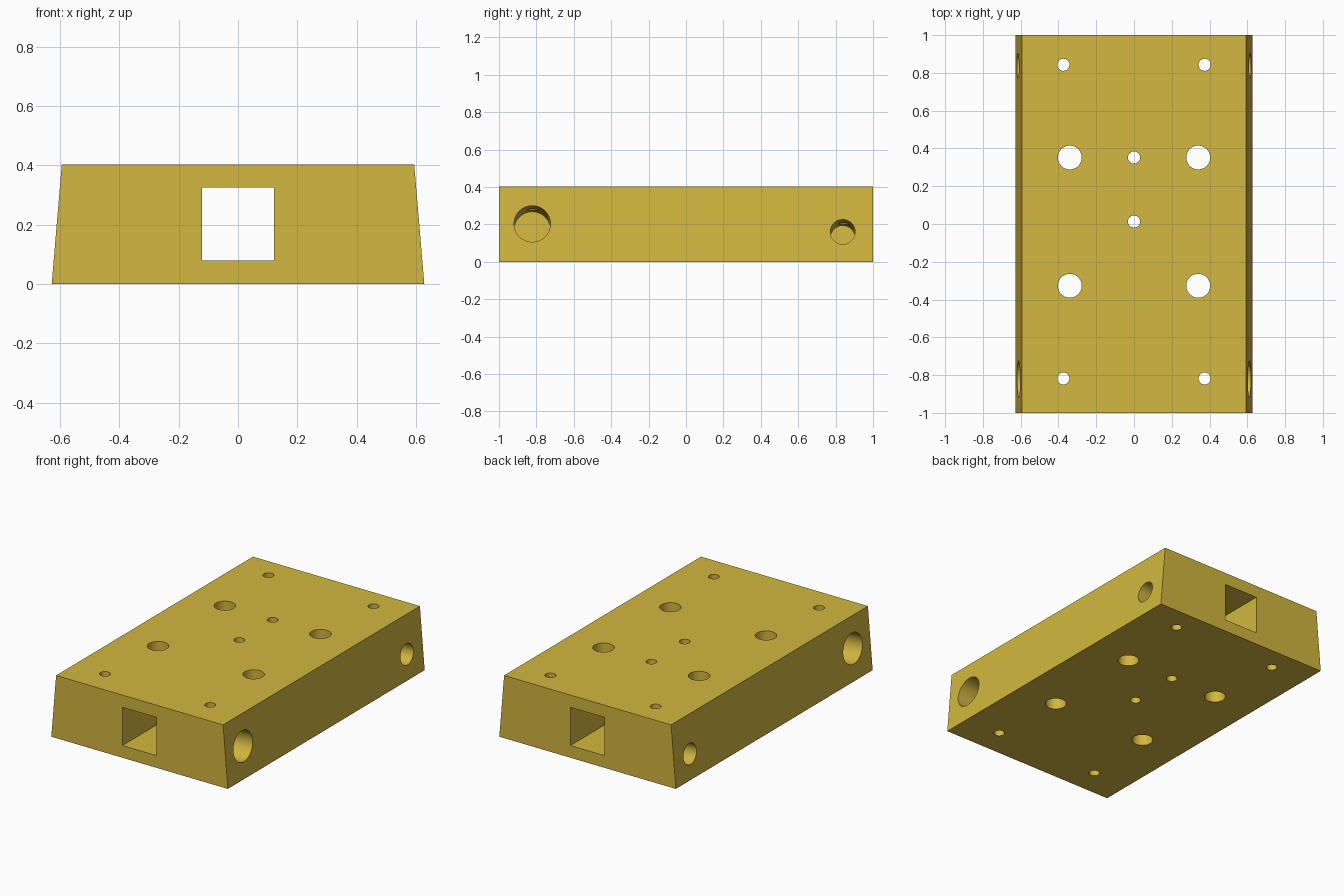
import bpy, bmesh, math
from mathutils import Vector

if "Cube" in bpy.data.objects:
    bpy.data.objects.remove(bpy.data.objects["Cube"])

H, X_BOTTOM, X_TOP = 0.403, 0.628, 0.594

gold = bpy.data.materials.new("gold")
gold.diffuse_color = (0.645, 0.474, 0.05, 1)
gold.use_nodes = True
gold.node_tree.nodes["Principled BSDF"].inputs["Base Color"].default_value = gold.diffuse_color

# Tapered block: trapezoid profile extruded along y
bm = bmesh.new()
profile = [(-X_BOTTOM, 0), (X_BOTTOM, 0), (X_TOP, H), (-X_TOP, H)]
face = bm.faces.new([bm.verts.new((x, -1, z)) for x, z in profile])
ext = bmesh.ops.extrude_face_region(bm, geom=[face])
bmesh.ops.translate(bm, vec=(0, 2, 0),
                    verts=[g for g in ext["geom"] if isinstance(g, bmesh.types.BMVert)])
bmesh.ops.recalc_face_normals(bm, faces=bm.faces)
mesh = bpy.data.meshes.new("mounting_block")
bm.to_mesh(mesh)
bm.free()
block = bpy.data.objects.new("mounting_block", mesh)
bpy.context.collection.objects.link(block)
mesh.materials.append(gold)


def cut(cutter):
    """Subtract the cutter from the block, then discard it."""
    cutter.hide_render = True
    cutter.data.materials.append(gold)
    bpy.context.view_layer.objects.active = block
    mod = block.modifiers.new("cut", 'BOOLEAN')
    mod.operation, mod.solver, mod.object = 'DIFFERENCE', 'EXACT', cutter
    bpy.ops.object.modifier_apply(modifier=mod.name)
    bpy.data.objects.remove(cutter, do_unlink=True)


def drill(centre, axis, radius, length):
    bpy.ops.mesh.primitive_cylinder_add(
        vertices=48, radius=radius, depth=length, location=centre,
        rotation=Vector(axis).to_track_quat('Z', 'Y').to_euler())
    cut(bpy.context.object)


# Square tunnel from front to back
bpy.ops.mesh.primitive_cube_add(size=1, location=(0, 0, H / 2))
tunnel = bpy.context.object
tunnel.scale = (0.244, 2.4, 0.246)
cut(tunnel)

# Vertical through holes: x, y, radius
holes = [(0, 0.352, 0.032), (0, 0.013, 0.032)]
for s in (-1, 1):
    holes += [(s * 0.374, 0.843, 0.032), (s * 0.374, -0.818, 0.032),
              (s * 0.34, 0.352, 0.063), (s * 0.34, -0.327, 0.063)]
for x, y, r in holes:
    drill((x, y, H / 2), (0, 0, 1), r, 1)

# Blind side holes, square to the sloping sides
slope = (X_BOTTOM - X_TOP) / H
DEPTH, OVER = 0.38, 0.1
for s in (-1, 1):
    normal = Vector((s, 0, slope)).normalized()
    for y, z, r in ((-0.822, 0.203, 0.097), (0.838, 0.16, 0.066)):
        mouth = Vector((s * (X_BOTTOM - slope * z), y, z))
        drill(mouth + normal * (OVER - DEPTH) / 2, normal, r, DEPTH + OVER)

# Smooth hole walls, sharp edges elsewhere
bpy.ops.object.select_all(action='DESELECT')
block.select_set(True)
bpy.context.view_layer.objects.active = block
bpy.ops.object.shade_smooth_by_angle(angle=math.radians(30))
